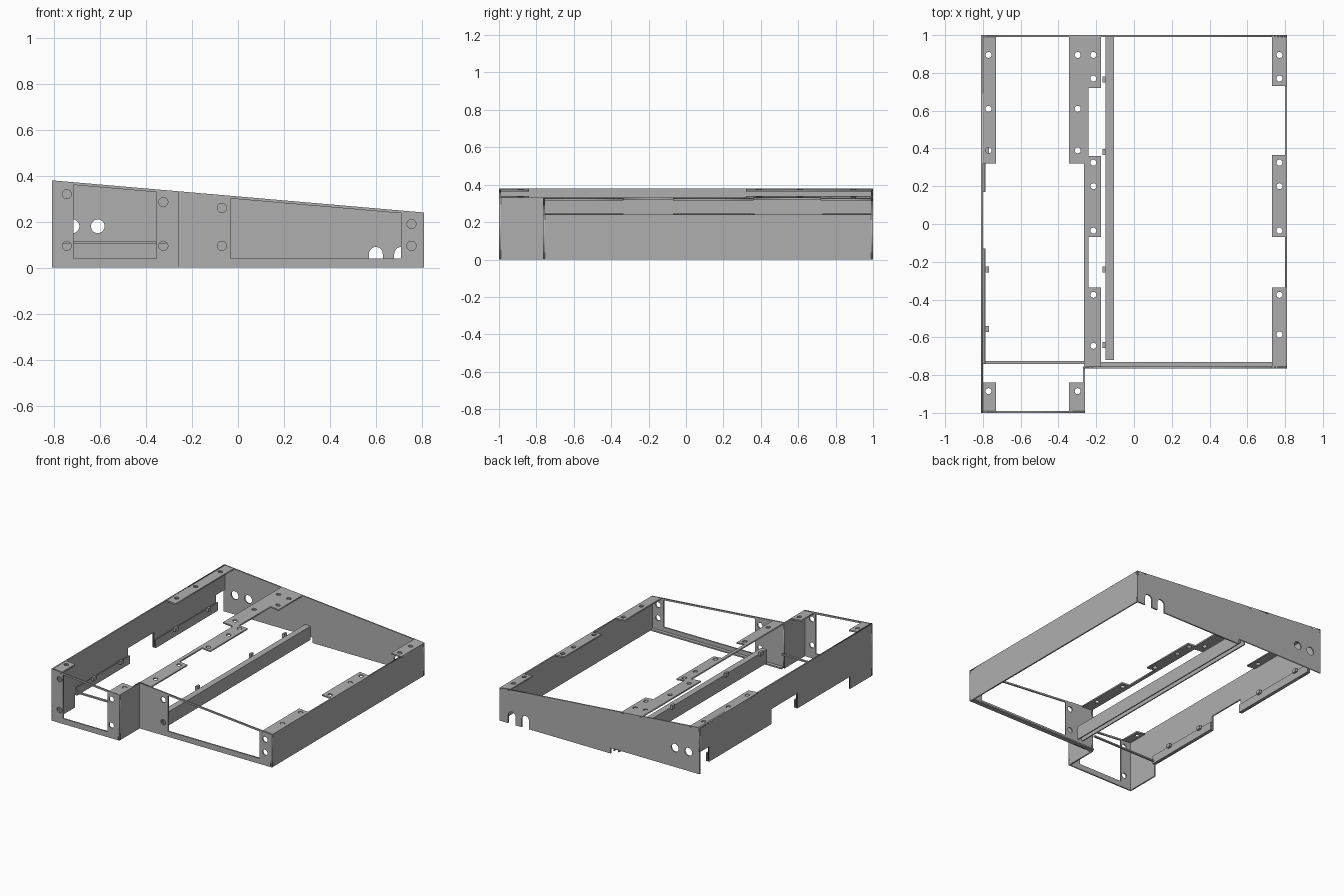
import bpy, bmesh, math

if "Cube" in bpy.data.objects:
    bpy.data.objects.remove(bpy.data.objects["Cube"])

T = 0.01                     # sheet thickness
XL, XR, XM = -0.81, 0.81, -0.26
FRONT, STEP, BACK = -1.0, -0.765, 1.0

metal = bpy.data.materials.new("sheet metal grey")
metal.use_nodes = True
metal.diffuse_color = (0.43, 0.43, 0.43, 1)
metal.node_tree.nodes["Principled BSDF"].inputs["Base Color"].default_value = (0.43, 0.43, 0.43, 1)


def top(x):
    """Height of the sloping top plane."""
    return 0.38 - (x - XL) * 0.14 / (XR - XL)


def arc(cx, cy, r, start=0, end=360, n=20):
    count = n if end - start == 360 else n + 1
    return [(cx + r * math.cos(math.radians(start + (end - start) * i / n)),
             cy + r * math.sin(math.radians(start + (end - start) * i / n))) for i in range(count)]


def rect(u0, v0, u1, v1):
    return [(u0, v0), (u1, v0), (u1, v1), (u0, v1)]


def plate(name, outline, holes, place):
    """Fill a flat outline with holes, thicken it and place it in space."""
    curve = bpy.data.curves.new(name, "CURVE")
    curve.dimensions = "2D"
    curve.fill_mode = "BOTH"
    curve.extrude = T / 2
    for loop in [outline] + holes:
        spline = curve.splines.new("POLY")
        spline.points.add(len(loop) - 1)
        for point, (u, v) in zip(spline.points, loop):
            point.co = (u, v, 0, 1)
        spline.use_cyclic_u = True
    helper = bpy.data.objects.new(name + " outline", curve)
    bpy.context.scene.collection.objects.link(helper)
    graph = bpy.context.evaluated_depsgraph_get()
    mesh = bpy.data.meshes.new_from_object(helper.evaluated_get(graph))
    bpy.data.objects.remove(helper)
    bm = bmesh.new()
    bm.from_mesh(mesh)
    bmesh.ops.remove_doubles(bm, verts=bm.verts, dist=1e-5)
    for v in bm.verts:
        v.co = place(*v.co)
    bmesh.ops.recalc_face_normals(bm, faces=bm.faces)
    bm.to_mesh(mesh)
    bm.free()
    mesh.materials.clear()
    mesh.materials.append(metal)
    obj = bpy.data.objects.new(name, mesh)
    bpy.context.scene.collection.objects.link(obj)
    return obj


def facing_y(y):
    return lambda u, v, w: (u, y + w, v)


def facing_x(x):
    return lambda u, v, w: (x + w, u, v)


def on_slope(u, v, w):
    return (u, v, top(u) - T / 2 + w)


def box(name, x0, x1, y0, y1, z0, z1):
    bm = bmesh.new()
    bmesh.ops.create_cube(bm, size=1)
    for v in bm.verts:
        v.co = (x0 + (v.co.x + 0.5) * (x1 - x0), y0 + (v.co.y + 0.5) * (y1 - y0),
                z0 + (v.co.z + 0.5) * (z1 - z0))
    mesh = bpy.data.meshes.new(name)
    bm.to_mesh(mesh)
    bm.free()
    mesh.materials.append(metal)
    bpy.context.scene.collection.objects.link(bpy.data.objects.new(name, mesh))


def window(x0, x1):
    return [(x0, 0.04), (x1, 0.04), (x1, top(x1) - 0.012), (x0, top(x0) - 0.012)]


def front_panel(name, x0, x1, y, opening, screws):
    outline = [(x0, 0), (x1, 0), (x1, top(x1)), (x0, top(x0))]
    plate(name, outline, [window(*opening)] + [arc(x, z, 0.02) for x, z in screws],
          facing_y(y + T / 2))


# Front panels of the narrow and wide bays
front_panel("narrow_front_panel", XL, XM, FRONT, (-0.715, -0.355),
            [(-0.745, 0.32), (-0.745, 0.095), (-0.325, 0.285), (-0.325, 0.095)])
front_panel("wide_front_panel", XM, XR, STEP, (-0.03, 0.71),
            [(-0.07, 0.26), (-0.07, 0.095), (0.755, 0.19), (0.755, 0.095)])
box("wide_front_bottom_lip", XM, XR, STEP, -0.73, 0, T)

# Back panel with open cable slots and round ports
back = [(XL, 0.04), (-0.09, 0.04), (-0.09, 0)]
for x in (0.60, 0.71):
    back += [(x - 0.03, 0)] + arc(x, 0.06, 0.03, 0, 180, 12)[::-1] + [(x + 0.03, 0)]
back += [(XR, 0), (XR, top(XR)), (XL, top(XL))]
plate("back_panel", back, [arc(x, 0.18, 0.03) for x in (-0.72, -0.61)], facing_y(BACK - T / 2))

# Side walls
plate("right_wall", rect(STEP, 0, BACK, top(XR)), [], facing_x(XR - T / 2))
plate("step_wall", rect(FRONT, 0, STEP + T, top(XM)), [], facing_x(XM - T / 2))
LOW, HIGH = 0.09, 0.2
plate("left_wall", [(FRONT, 0), (-0.74, 0), (-0.74, LOW), (-0.13, LOW), (-0.13, HIGH),
                    (0.17, HIGH), (0.17, LOW), (0.89, LOW), (0.89, HIGH), (BACK, HIGH),
                    (BACK, top(XL)), (FRONT, top(XL))], [], facing_x(XL + T / 2))

# Folded lips with small clips along the left wall
for y0, y1, clips in ((-0.74, -0.13, (-0.555, -0.24)), (0.17, 0.89, (0.39, 0.77))):
    box("left_lip", XL, -0.785, y0, y1, LOW, LOW + T)
    box("left_lip_return", -0.793, -0.785, y0, y1, LOW, 0.15)
    for y in clips:
        box("left_clip", -0.785, -0.768, y - 0.016, y + 0.016, 0.135, 0.16)
box("narrow_crossbar", -0.785, -0.265, -0.74, -0.725, 0.105, 0.115)

# Centre rail: channel open below, with clips
box("rail_top", -0.15, -0.105, -0.72, 0.99, 0.11, 0.12)
box("rail_left_side", -0.15, -0.142, -0.72, 0.99, 0.02, 0.11)
box("rail_right_side", -0.113, -0.105, -0.72, 0.99, 0.02, 0.11)
for y in (0.765, 0.38, -0.24, -0.64):
    box("rail_clip", -0.167, -0.15, y - 0.016, y + 0.016, 0.11, 0.14)


# Sloping top flanges with screw holes
def flange(name, outline, x, ys):
    plate(name, outline, [arc(x, y, 0.016, n=16) for y in ys], on_slope)


flange("left_rear_flange", rect(XL, 0.32, -0.73, BACK), -0.77, (0.895, 0.61, 0.39))
flange("left_front_flange", rect(XL, FRONT, -0.73, -0.84), -0.77, (-0.885,))
flange("step_front_flange", rect(-0.345, FRONT, XM, -0.84), -0.298, (-0.885,))
for y0, y1, ys in ((0.73, BACK, (0.895, 0.77)), (-0.07, 0.365, (0.325, 0.2, -0.035)),
                   (STEP, -0.335, (-0.375, -0.585))):
    flange("right_flange", rect(0.73, y0, XR, y1), 0.77, ys)

centre = [(-0.345, BACK), (-0.345, 0.32), (-0.265, 0.32), (-0.265, STEP), (-0.175, STEP)]
for y0, y1 in ((-0.335, -0.07), (0.36, 0.72)):
    centre += [(-0.175, y0), (-0.24, y0), (-0.24, y1), (-0.175, y1)]
centre.append((-0.175, BACK))
centre_holes = [arc(-0.298, y, 0.016, n=16) for y in (0.895, 0.61, 0.39)]
centre_holes += [arc(-0.215, y, 0.016, n=16) for y in (0.895, 0.77, 0.325, 0.2, -0.035, -0.375, -0.645)]
plate("centre_flange", centre, centre_holes, on_slope)
